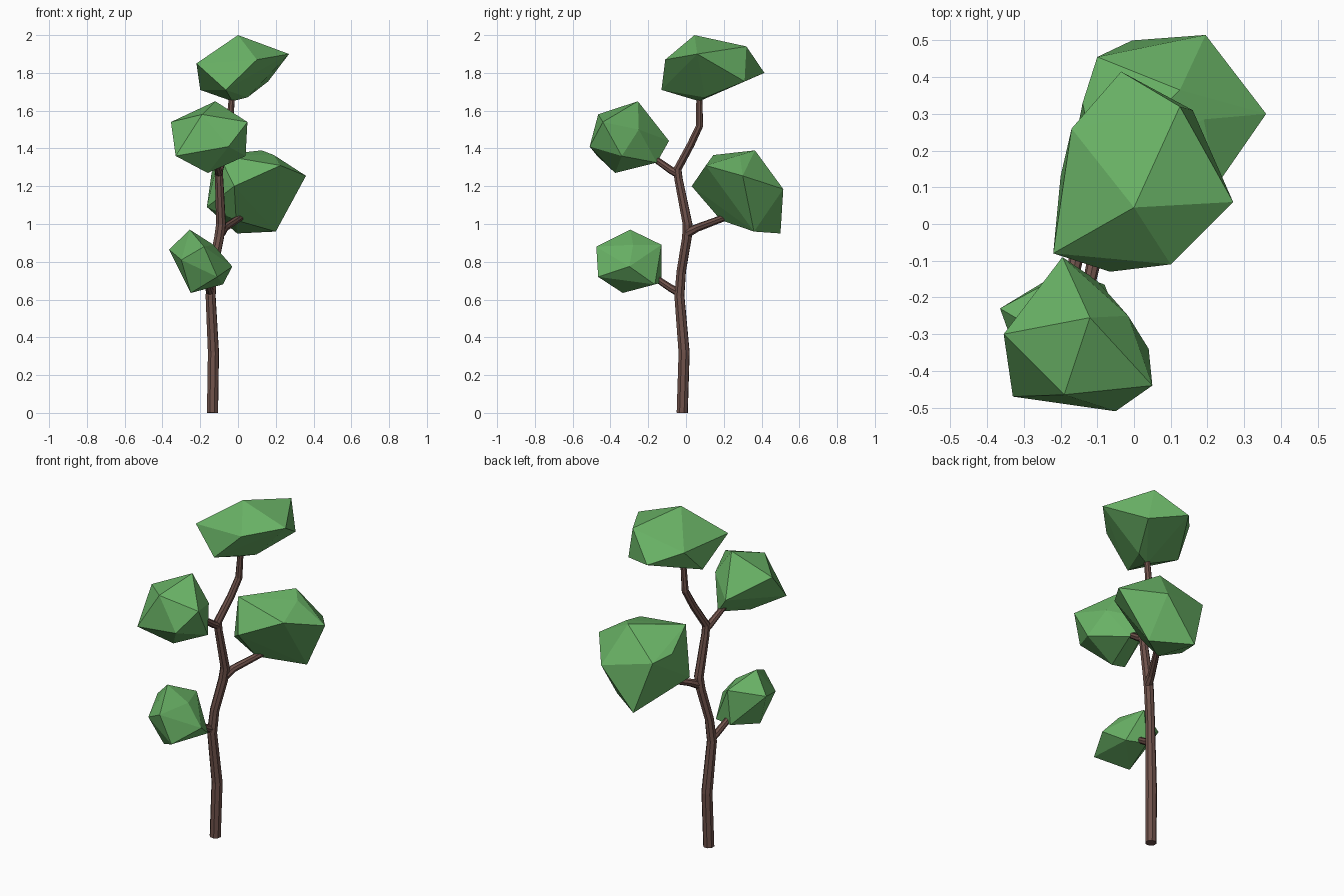
import bpy, bmesh


def material(name, color):
    m = bpy.data.materials.new(name)
    m.diffuse_color = color
    return m


BARK = material("bark", (0.16, 0.085, 0.07, 1))
LEAF = material("leaf", (0.14, 0.44, 0.13, 1))


def limb(name, points):
    """Eight-sided tapering tube through (x, y, z, radius) points."""
    cu = bpy.data.curves.new(name, 'CURVE')
    cu.dimensions = '3D'
    cu.bevel_depth = 1.0
    cu.bevel_resolution = 2
    cu.use_fill_caps = True
    sp = cu.splines.new('POLY')
    sp.points.add(len(points) - 1)
    sp.use_smooth = False
    for p, (x, y, z, r) in zip(sp.points, points):
        p.co = (x, y, z, 1)
        p.radius = r
    cu.materials.append(BARK)
    ob = bpy.data.objects.new(name, cu)
    bpy.context.collection.objects.link(ob)


def clump(name, points):
    """Faceted leaf clump: the convex hull of a few corner points."""
    bm = bmesh.new()
    for p in points:
        bm.verts.new(p)
    res = bmesh.ops.convex_hull(bm, input=bm.verts[:])
    loose = {v for v in res["geom_interior"] + res["geom_unused"]
             if isinstance(v, bmesh.types.BMVert)}
    bmesh.ops.delete(bm, geom=list(loose), context='VERTS')
    bmesh.ops.recalc_face_normals(bm, faces=bm.faces[:])
    me = bpy.data.meshes.new(name)
    bm.to_mesh(me)
    bm.free()
    me.materials.append(LEAF)
    ob = bpy.data.objects.new(name, me)
    bpy.context.collection.objects.link(ob)


# Winding trunk
limb("trunk", [(-.135, -.02, 0, .031), (-.13, -.01, .32, .031),
               (-.145, -.035, .62, .028), (-.135, -.025, .75, .026),
               (-.10, .005, .93, .027), (-.09, .008, 1.0, .027),
               (-.10, -.04, 1.24, .023), (-.10, -.045, 1.29, .023),
               (-.065, .025, 1.42, .021), (-.045, .072, 1.52, .02),
               (-.03, .07, 1.70, .016)])

# Side branches
limb("lower_branch", [(-.145, -.03, .635, .024), (-.155, -.08, .66, .02),
                      (-.18, -.20, .74, .016)])
limb("middle_branch", [(-.09, .01, .955, .026), (-.07, .06, .98, .021),
                       (.02, .22, 1.04, .018)])
limb("upper_branch", [(-.10, -.05, 1.27, .022), (-.105, -.08, 1.285, .02),
                      (-.13, -.20, 1.37, .016)])

# Leaf clumps
clump("crown_leaves", [
    (0, .045, 2), (.27, .06, 1.9), (.125, .32, 1.94), (-.035, .415, 1.8),
    (-.17, .26, 1.85), (-.22, -.08, 1.85), (-.065, -.13, 1.71),
    (.10, -.11, 1.87), (-.2, .13, 1.71), (.16, .31, 1.755),
    (.05, .1, 1.67), (-.03, .07, 1.65)])
clump("upper_leaves", [
    (-.12, -.255, 1.65), (-.19, -.465, 1.58), (.05, -.44, 1.54),
    (-.355, -.3, 1.54), (-.33, -.47, 1.36), (-.05, -.51, 1.41),
    (.04, -.34, 1.36), (-.195, -.09, 1.44), (-.016, -.25, 1.5),
    (-.1, -.155, 1.325), (-.16, -.375, 1.27)])
clump("middle_leaves", [
    (.125, .365, 1.39), (.19, .285, 1.365), (.225, .105, 1.31),
    (.36, .3, 1.255), (.195, .515, 1.185), (-.005, .5, .95),
    (-.1, .455, 1.25), (-.1, .145, 1.365), (-.14, .33, 1.27),
    (-.165, .2, 1.09), (.2, .36, .96), (-.02, .03, 1.2), (-.01, .185, 1.02)])
clump("lower_leaves", [
    (-.255, -.295, .97), (-.365, -.23, .865), (-.25, -.335, .635),
    (-.08, -.165, .68), (-.03, -.3, .775), (-.18, -.13, .89),
    (-.13, -.28, .89), (-.18, -.475, .88), (-.11, -.465, .72),
    (-.2, -.13, .69), (-.3, -.41, .81)])
